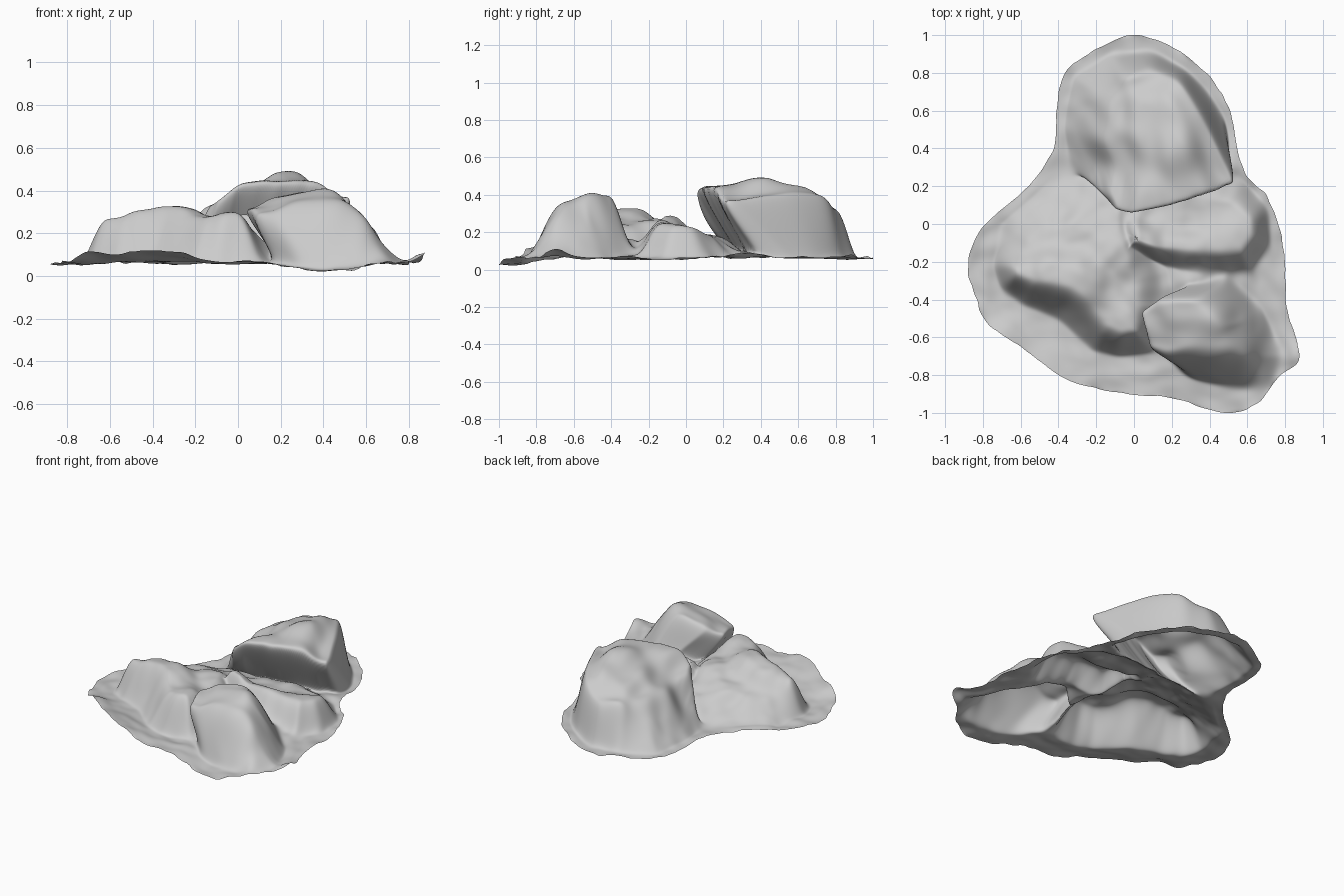
import bpy, bmesh, math
from mathutils import Vector, noise

if "Cube" in bpy.data.objects:
    bpy.data.objects.remove(bpy.data.objects["Cube"])

CENTRE = Vector((0.0, -0.06))
RINGS, SUB = 150, 12

# outer edge of the rocky sheet, counter-clockwise seen from above
OUTLINE = [Vector(p) for p in [
    (0, 1), (-.15, .95), (-.3, .86), (-.38, .77), (-.41, .6), (-.425, .4), (-.55, .21),
    (-.72, .06), (-.82, -.04), (-.88, -.22), (-.84, -.38), (-.78, -.52), (-.6, -.65),
    (-.38, -.81), (-.2, -.87), (0, -.905), (.2, -.92), (.48, -1), (.65, -.95), (.77, -.81),
    (.875, -.7), (.81, -.45), (.8, -.22), (.77, -.02), (.7, .15), (.6, .25), (.545, .4),
    (.5, .62), (.38, .8), (.2, .94)]]


def smooth(t):
    t = min(max(t, 0.0), 1.0)
    return t * t * (3 - 2 * t)


def blend_max(a, b, k=.04):
    h = max(k - abs(a - b), 0) / k
    return max(a, b) + h * h * k / 4


class Rock:
    """foot: x, y, slope width round the base; top: x, y, z of the crown; lean: overhang."""

    def __init__(self, foot, top, lean=(0, 0)):
        self.top, self.lean = top, Vector(lean)
        self.edges = list(zip(foot, foot[1:] + foot[:1]))
        self.mid = Vector((sum(p[0] for p in foot), sum(p[1] for p in foot))) / len(foot)
        xs, ys = [p[0] for p in foot], [p[1] for p in foot]
        self.box = min(xs), max(xs), min(ys), max(ys)

    def sample(self, x, y):
        b = self.box
        if not (b[0] < x < b[1] and b[2] < y < b[3]):
            return None
        inside, best, width = False, 9.0, .1
        for (ax, ay, aw), (bx, by, bw) in self.edges:
            if (ay > y) != (by > y) and x < ax + (y - ay) / (by - ay) * (bx - ax):
                inside = not inside
            ex, ey = bx - ax, by - ay
            t = min(max(((x - ax) * ex + (y - ay) * ey) / (ex * ex + ey * ey), 0), 1)
            d = math.hypot(x - ax - t * ex, y - ay - t * ey)
            if d < best:
                best, width = d, aw + (bw - aw) * t
        if not inside:
            return None
        rise = math.sin(min(best / width, 1) * math.pi / 2)
        rise = .6 * rise + .4 * smooth(best / width)
        shift = Vector((0, 0))
        if self.lean.length:
            side = (Vector((x, y)) - self.mid).dot(self.lean.normalized())
            shift = self.lean * rise * math.exp(-(best / .32) ** 2) * smooth(.55 + side / .3)
        # crown height is read where the point ends up
        px, py = x + shift.x, y + shift.y
        total = height = 0.0
        for tx, ty, tz in self.top:
            w = 1 / ((px - tx) ** 2 + (py - ty) ** 2 + .008) ** 2.2
            total += w
            height += w * tz
        return height / total, rise, shift


back_rock = Rock(
    [(-.33, .28, .2), (-.2, .24, .1), (-.1, .24, .08), (.12, .28, .08), (.38, .36, .07),
     (.5, .42, .06), (.475, .55, .06), (.38, .7, .06), (.27, .81, .06), (.1, .91, .1), (-.12, .9, .16),
     (-.32, .78, .2), (-.37, .5, .2)],
    [(-.22, .3, .2), (-.1, .2, .33), (.05, .15, .45), (.3, .2, .45), (.23, .4, .51), (.48, .3, .37),
     (.2, .6, .46), (.05, .78, .34), (.3, .68, .4), (-.1, .6, .33), (-.08, .4, .34), (.12, .85, .31),
     (-.24, .6, .24), (.05, .45, .43), (.44, .47, .39), (-.2, .75, .23), (.05, .6, .41)],
    (.1, -.28))
front_rock = Rock(
    [(.17, -.44, .07), (.19, -.7, .1), (.3, -.82, .18), (.5, -.86, .22), (.72, -.88, .22),
     (.79, -.7, .22), (.68, -.45, .2), (.5, -.29, .12), (.3, -.32, .1)],
    [(.09, -.52, .31), (.2, -.47, .37), (.3, -.45, .4), (.42, -.5, .42), (.12, -.66, .29),
     (.3, -.68, .35), (.45, -.7, .37), (.6, -.55, .31), (.68, -.75, .2), (.55, -.72, .32)],
    (-.22, 0))
left_rock = Rock(
    [(-.74, -.22, .1), (-.7, -.34, .12), (-.58, -.43, .15), (-.4, -.5, .19), (-.22, -.67, .17),
     (-.08, -.7, .13), (.1, -.68, .14), (.22, -.45, .2), (.18, -.25, .2), (.06, 0, .15),
     (.02, .25, .15), (-.2, .3, .2), (-.45, .22, .25), (-.7, .0, .2)],
    [(-.6, -.28, .27), (-.3, -.3, .33), (-.45, -.25, .31), (-.15, -.55, .275), (-.04, -.52, .305),
     (.02, -.3, .24), (-.1, -.15, .27), (-.3, -.05, .22), (-.05, .03, .21), (-.5, -.05, .19),
     (-.4, .1, .14), (-.15, .15, .17), (-.62, -.1, .16), (.12, -.45, .22)])
right_ridge = Rock(
    [(-.07, -.16, .1), (.1, -.21, .1), (.35, -.26, .12), (.62, -.25, .12), (.72, -.1, .1),
     (.71, .08, .1), (.57, .24, .15), (.3, .34, .2), (0, .3, .2), (-.15, .12, .2)],
    [(0, -.12, .3), (.3, -.15, .27), (.5, -.12, .25), (.63, 0, .24), (.3, .05, .18),
     (.1, .1, .17), (.5, .15, .18), (.63, .1, .21)])
ROCKS = [back_rock, front_rock, left_rock, right_ridge]

# swells and dips of the ground: x, y, radius, height
SWELLS = [(-.48, -.78, .16, .06), (-.7, -.62, .12, .05), (-.27, -.87, .11, .04), (.3, -.3, .18, .09),
          (.87, -.7, .08, .045), (.4, -.95, .2, -.04), (0, .1, .25, .05), (.5, .3, .12, .03),
          (-.8, -.15, .15, -.01)]


def surface(x, y):
    n = noise.noise(Vector((x * 5, y * 5, 1))) * .014 + noise.noise(Vector((x * 12, y * 12, 4))) * .014
    ground = .062 + n
    for sx, sy, r, h in SWELLS:
        ground += h * math.exp(-((x - sx) ** 2 + (y - sy) ** 2) / r ** 2)
    z, move = ground, Vector((0, 0))
    for rock in ROCKS:
        hit = rock.sample(x, y)
        if hit:
            top, rise, shift = hit
            h = ground + (top + n * .6 - ground) * rise
            z = blend_max(z, h) if rise > .3 else max(z, h)
            move += shift
    return Vector((x + move.x, y + move.y, z))


# smooth closed edge through the outline points
edge = []
count = len(OUTLINE)
for i in range(count):
    a, b, c, d = (OUTLINE[(i + k) % count] for k in (-1, 0, 1, 2))
    for s in range(SUB):
        t = s / SUB
        p = .5 * (2 * b + (c - a) * t + (2 * a - 5 * b + 4 * c - d) * t * t + (3 * b - a - 3 * c + d) * t ** 3)
        edge.append(p * (1 + .008 * noise.noise(Vector((p.x * 16, p.y * 16, 0)))))

# rings of points from the centre out to the edge
bm = bmesh.new()
hub = bm.verts.new(surface(*CENTRE))
rings = []
for r in range(1, RINGS + 1):
    f = r / RINGS
    rings.append([bm.verts.new(surface(*(CENTRE + (p - CENTRE) * f))) for p in edge])
m = len(edge)
for i in range(m):
    j = (i + 1) % m
    bm.faces.new((hub, rings[0][i], rings[0][j]))
    for inner, outer in zip(rings, rings[1:]):
        bm.faces.new((inner[i], outer[i], outer[j], inner[j]))

# soften the creases, leaving the outer edge in place
soft = [v for v in bm.verts if not v.is_boundary]
for _ in range(12):
    bmesh.ops.smooth_vert(bm, verts=soft, factor=.5, use_axis_x=True, use_axis_y=True, use_axis_z=True)

mesh = bpy.data.meshes.new("rock_outcrop")
bm.to_mesh(mesh)
bm.free()
mesh.shade_smooth()
outcrop = bpy.data.objects.new("rock_outcrop", mesh)
bpy.context.collection.objects.link(outcrop)
